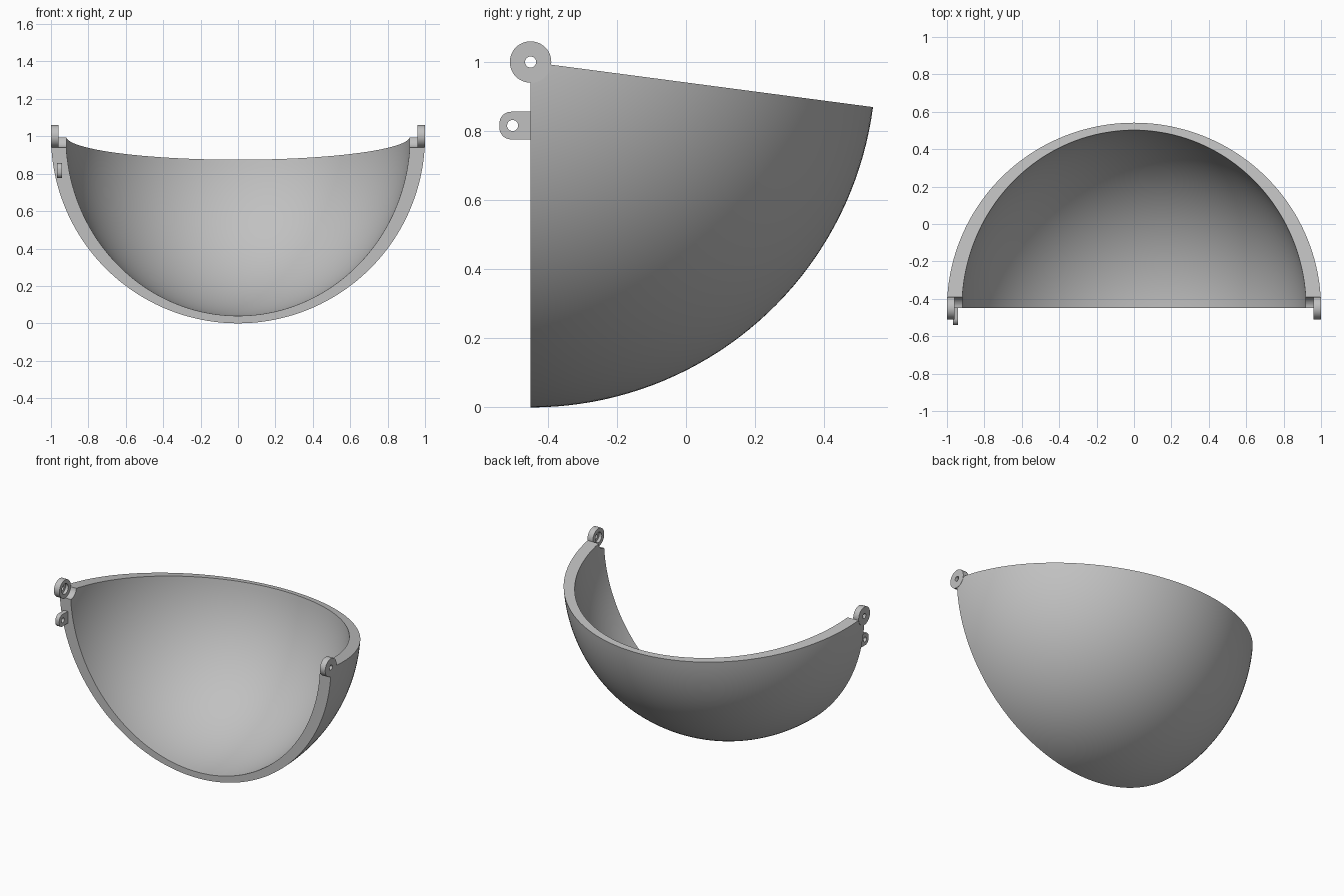
import bpy, bmesh, math
from mathutils import Matrix

if "Cube" in bpy.data.objects:
    bpy.data.objects.remove(bpy.data.objects["Cube"])

PIVOT = (0, -0.45, 1.0)      # centre of the bowl, on the hinge axis
SWEEP = math.radians(82.5)   # how far the bowl turns about the hinge axis
LUG_R = 0.06

grey = bpy.data.materials.new("plain_grey")
grey.use_nodes = True
colour = (0.53, 0.53, 0.53, 1)
grey.diffuse_color = colour
grey.node_tree.nodes["Principled BSDF"].inputs["Base Color"].default_value = colour


def smooth(obj):
    bpy.ops.object.select_all(action='DESELECT')
    obj.select_set(True)
    bpy.context.view_layer.objects.active = obj
    bpy.ops.object.shade_smooth_by_angle(angle=math.radians(30))


def finish(name, bm):
    bmesh.ops.remove_doubles(bm, verts=bm.verts, dist=1e-5)
    bmesh.ops.recalc_face_normals(bm, faces=bm.faces)
    mesh = bpy.data.meshes.new(name)
    bm.to_mesh(mesh)
    bm.free()
    obj = bpy.data.objects.new(name, mesh)
    obj.location = PIVOT
    bpy.context.collection.objects.link(obj)
    mesh.materials.append(grey)
    return obj


def lathe(name, profile, steps=48):
    """Turn a closed profile of (x, radius) points about the hinge axis."""
    bm = bmesh.new()
    vs = [bm.verts.new((x, 0, -r)) for x, r in profile]
    es = [bm.edges.new((vs[i - 1], vs[i])) for i in range(len(vs))]
    bmesh.ops.spin(bm, geom=vs + es, cent=(0, 0, 0), axis=(1, 0, 0),
                   angle=math.tau, steps=steps)
    return finish(name, bm)


def build_shell(along=96, around=40):
    """Wedge of a hollow ball, thicker towards the hinge ends."""
    bm = bmesh.new()

    def skin(rx, r):
        rows = []
        for i in range(around + 1):
            a = SWEEP * i / around
            row = []
            for j in range(along + 1):
                t = math.pi * j / along
                s = r * math.sin(t)
                row.append(bm.verts.new((rx * math.cos(t), s * math.sin(a), -s * math.cos(a))))
            rows.append(row)
        return rows

    def strip(a, b):
        for j in range(along):
            bm.faces.new((a[j], a[j + 1], b[j + 1], b[j]))

    outer, inner = skin(1, 1), skin(0.92, 0.96)
    for rows in (outer, inner):
        for a, b in zip(rows, rows[1:]):
            strip(a, b)
    strip(outer[0], inner[0])
    strip(outer[-1], inner[-1])
    return finish("bowl_shell", bm)


shell = build_shell()

# Round notches at both ends of the hinge axis
for side in (-1, 1):
    bm = bmesh.new()
    bmesh.ops.create_cone(bm, cap_ends=True, segments=48, radius1=LUG_R, radius2=LUG_R,
                          depth=0.4, matrix=Matrix.Translation((side, 0, 0))
                          @ Matrix.Rotation(math.pi / 2, 4, 'Y'))
    cutter = finish("notch_cutter", bm)
    cutter.hide_render = True
    mod = shell.modifiers.new("notch", 'BOOLEAN')
    mod.operation = 'DIFFERENCE'
    mod.solver = 'EXACT'
    mod.object = cutter
    bpy.context.view_layer.objects.active = shell
    bpy.ops.object.modifier_apply(modifier=mod.name)
    bpy.data.objects.remove(cutter)
smooth(shell)

# Hinge rings, counterbored on the inner face
ring = [(1, 0.016), (1, LUG_R), (0.96, LUG_R), (0.96, 0.034), (0.98, 0.034), (0.98, 0.016)]
for side, label in ((-1, "right"), (1, "left")):
    smooth(lathe(label + "_hinge_ring", [(side * x, r) for x, r in ring]))

# Small drilled tab with rounded front corners, on the right edge only
curve = bpy.data.curves.new("latch_tab", 'CURVE')
curve.dimensions = '2D'
curve.fill_mode = 'BOTH'
curve.extrude = 0.014


def outline(points):
    spline = curve.splines.new('POLY')
    spline.points.add(len(points) - 1)
    for p, (y, z) in zip(spline.points, points):
        p.co = (y, z, 0, 1)
    spline.use_cyclic_u = True


def arc(y, z, r, start, end, n):
    angles = [math.radians(start + (end - start) * i / n) for i in range(n + 1)]
    return [(y + r * math.cos(a), z + r * math.sin(a)) for a in angles]


outline([(0.02, 0.04)] + arc(-0.057, 0.007, 0.033, 90, 180, 8)
        + arc(-0.057, -0.007, 0.033, 180, 270, 8) + [(0.02, -0.04)])
outline(arc(-0.052, 0, 0.016, 0, 360, 24)[:-1])
tab = bpy.data.objects.new("latch_tab", curve)
bpy.context.collection.objects.link(tab)
tab.location = (-0.954, -0.45, 0.816)
tab.rotation_euler = (math.pi / 2, 0, math.pi / 2)
curve.materials.append(grey)
bpy.ops.object.select_all(action='DESELECT')
tab.select_set(True)
bpy.context.view_layer.objects.active = tab
bpy.ops.object.convert(target='MESH')
smooth(bpy.context.view_layer.objects.active)
